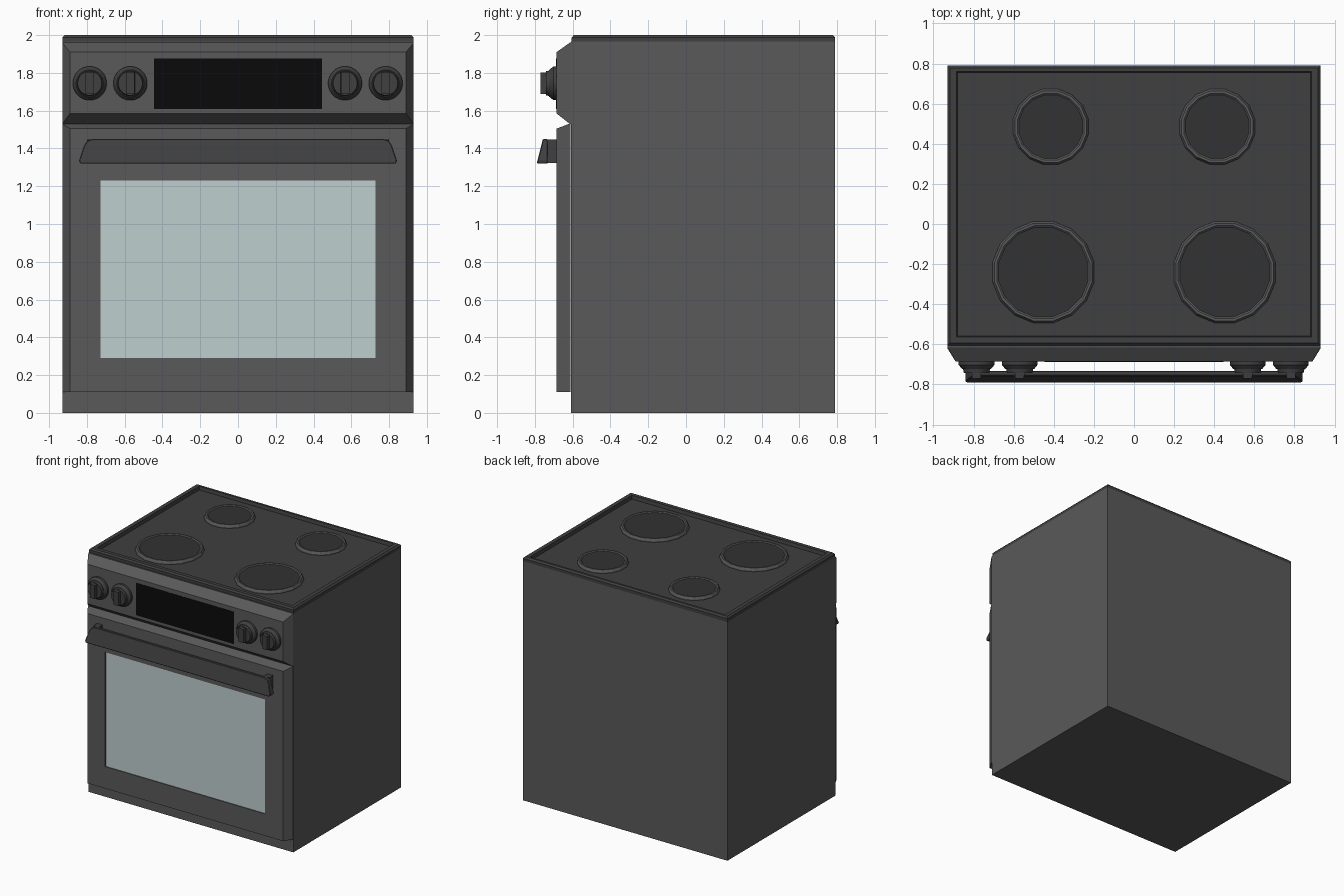
import bpy, bmesh
from math import sin, cos, tau

if "Cube" in bpy.data.objects:
    bpy.data.objects.remove(bpy.data.objects["Cube"])


def material(name, rgb):
    m = bpy.data.materials.new(name)
    m.diffuse_color = (*rgb, 1)
    m.use_nodes = True
    m.node_tree.nodes["Principled BSDF"].inputs["Base Color"].default_value = m.diffuse_color
    return m


STEEL = material("dark_steel", (0.10, 0.10, 0.10))
DARK = material("dark_enamel", (0.05, 0.05, 0.05))
PLATE = material("plate_black", (0.032, 0.032, 0.032))
BLACK = material("display_black", (0.003, 0.003, 0.003))
GLASS = material("oven_glass", (0.52, 0.62, 0.62))


def loft(name, rings, mat, cap_mat=None):
    """Skin matching rings of points and cap both ends."""
    bm = bmesh.new()
    loops = [[bm.verts.new(p) for p in ring] for ring in rings]
    n = len(loops[0])
    for a, b in zip(loops, loops[1:]):
        for i in range(n):
            j = (i + 1) % n
            bm.faces.new((a[i], a[j], b[j], b[i]))
    bm.faces.new(loops[0])
    end = bm.faces.new(loops[-1])
    if cap_mat:
        end.material_index = 1
    bmesh.ops.recalc_face_normals(bm, faces=bm.faces)
    mesh = bpy.data.meshes.new(name)
    bm.to_mesh(mesh)
    bm.free()
    mesh.materials.append(mat)
    if cap_mat:
        mesh.materials.append(cap_mat)
    ob = bpy.data.objects.new(name, mesh)
    bpy.context.collection.objects.link(ob)
    return ob


def upright(hx, z0, z1, y, cx=0):
    """Rectangle in the front plane."""
    return [(cx - hx, y, z0), (cx + hx, y, z0), (cx + hx, y, z1), (cx - hx, y, z1)]


def level(hx, y0, y1, z):
    """Rectangle in the horizontal plane."""
    return [(-hx, y0, z), (hx, y0, z), (hx, y1, z), (-hx, y1, z)]


def circle(r, n):
    return [(r * cos(tau * (i + 0.5) / n), r * sin(tau * (i + 0.5) / n)) for i in range(n)]


# Cabinet
loft("body", [level(0.93, -0.61, 0.79, 0), level(0.93, -0.61, 0.79, 1.965)], STEEL)

# Hob with chamfered rim and sunken floor
FLOOR = 1.972
loft("hob", [level(0.93, -0.605, 0.79, 1.96), level(0.93, -0.605, 0.79, 1.988),
             level(0.918, -0.594, 0.778, 2.0), level(0.885, -0.563, 0.76, 2.0),
             level(0.88, -0.558, 0.755, FLOOR)], DARK)

# Hot plates
for label, y, x, r in (("rear", 0.485, 0.415, 0.192), ("front", -0.24, 0.452, 0.258)):
    for side, s in (("left", -1), ("right", 1)):
        prof = [(r, FLOOR - 0.005), (r, FLOOR + 0.008), (r - 0.01, 1.998),
                (r - 0.022, 1.998), (r - 0.03, 1.992)]
        rings = [[(s * x + u, y + v, z) for u, v in circle(q, 16)] for q, z in prof]
        loft(f"hot_plate_{label}_{side}", rings, STEEL, PLATE)

# Control panel with display
loft("control_panel", [upright(0.93, 1.53, 1.965, -0.60), upright(0.93, 1.53, 1.96, -0.615),
                       upright(0.89, 1.585, 1.91, -0.685)], STEEL)
loft("display", [upright(0.445, 1.61, 1.875, -0.68), upright(0.445, 1.61, 1.875, -0.687)], BLACK)

# Oven door with recessed window
loft("door", [upright(0.93, 0.11, 1.53, -0.612), upright(0.93, 0.11, 1.53, -0.62),
              upright(0.89, 0.11, 1.505, -0.685), upright(0.727, 0.29, 1.23, -0.685),
              upright(0.727, 0.29, 1.23, -0.678)], STEEL, GLASS)

# Door handle: slanted bar with rounded upper corners, on two brackets
half = [(0.835, 1.32), (0.842, 1.335), (0.815, 1.415), (0.80, 1.44), (0.77, 1.45)]
outline = half + [(-x, z) for x, z in reversed(half)]
handle = loft("door_handle", [[(x, -0.732, z) for x, z in outline],
                              [(x, -0.79 + (z - 1.32) * 0.25, z) for x, z in outline]], DARK)
bevel = handle.modifiers.new("bevel", 'BEVEL')
bevel.width = 0.004
for side, s in (("left", -1), ("right", 1)):
    loft(f"handle_bracket_{side}", [upright(0.025, 1.322, 1.448, -0.68, s * 0.775),
                                    upright(0.025, 1.322, 1.448, -0.735, s * 0.775)], DARK)

# Control knobs with a raised grip
KZ = 1.745
for i, x in enumerate((-0.785, -0.57, 0.567, 0.782), 1):
    prof = [(0.09, -0.68), (0.09, -0.702), (0.072, -0.724), (0.068, -0.724), (0.064, -0.742)]
    knob = loft(f"knob_{i}", [[(x + u, y, KZ + v) for u, v in circle(r, 24)] for r, y in prof], DARK)
    bpy.context.view_layer.objects.active = knob
    bpy.ops.object.select_all(action='DESELECT')
    knob.select_set(True)
    bpy.ops.object.shade_smooth_by_angle()
    loft(f"knob_grip_{i}", [upright(0.024, KZ - 0.058, KZ + 0.058, -0.735, x),
                            upright(0.022, KZ - 0.056, KZ + 0.056, -0.77, x)], DARK)
